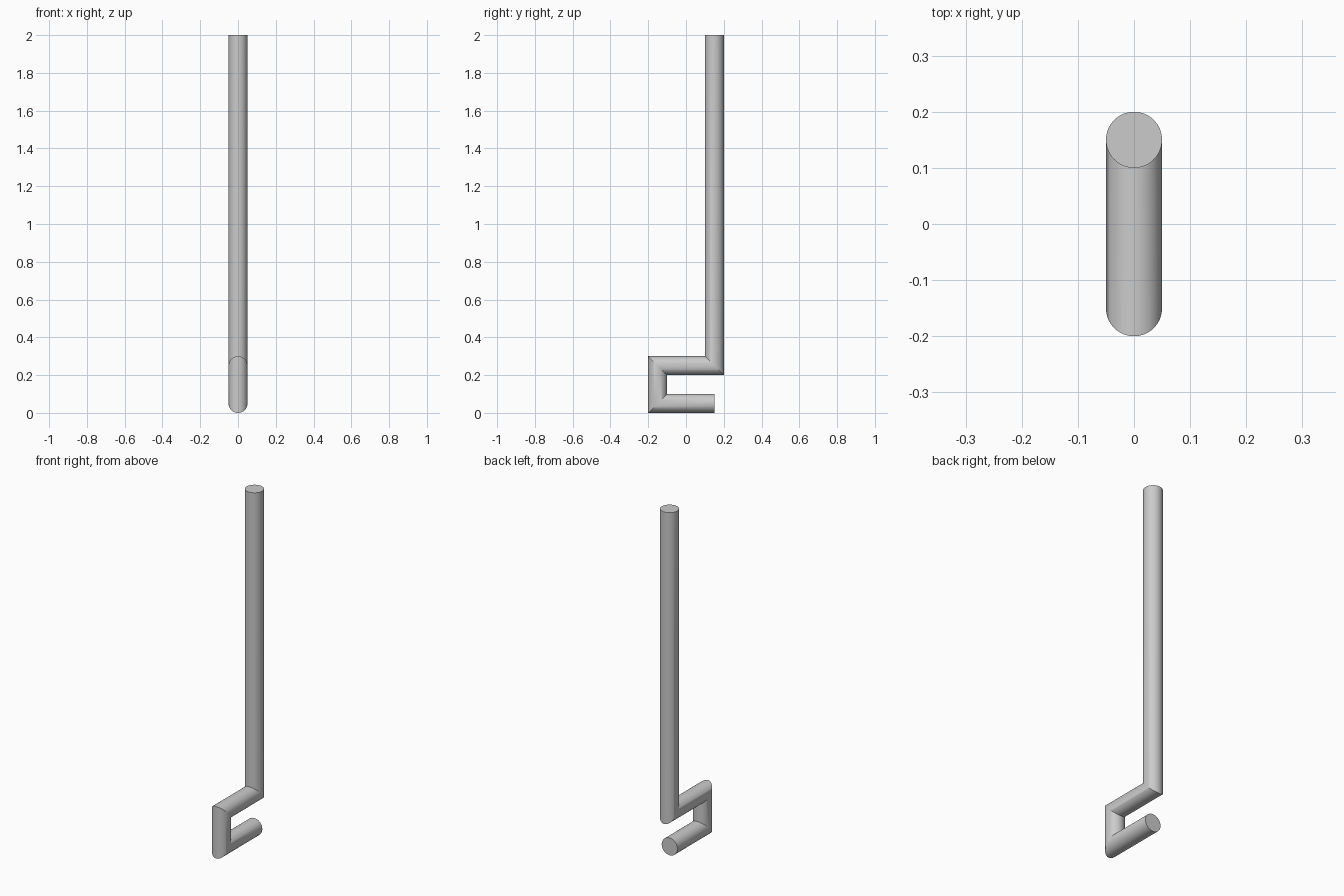
import bpy, bmesh, math
from mathutils import Vector

cube = bpy.data.objects.get("Cube")
if cube:
    bpy.data.objects.remove(cube, do_unlink=True)

RADIUS = 0.05
SIDES = 64

# One plain grey
grey = bpy.data.materials.new("light grey")
grey.use_nodes = True
colour = (0.6, 0.6, 0.6, 1.0)
grey.diffuse_color = colour
grey.node_tree.nodes["Principled BSDF"].inputs["Base Color"].default_value = colour

# Centre line of the rod, in the y-z plane
path = [Vector((0, y, z)) for y, z in
        [(0.15, 2.0), (0.15, 0.25), (-0.15, 0.25), (-0.15, 0.05), (0.15, 0.05)]]
x_axis = Vector((1, 0, 0))
normals = [x_axis.cross((b - a).normalized()) for a, b in zip(path, path[1:])]

# Sweep a circle along the path, with mitred corners
bm = bmesh.new()
rings = []
for i, point in enumerate(path):
    n1 = normals[max(i - 1, 0)]
    n2 = normals[min(i, len(normals) - 1)]
    mitre = (n1 + n2) / (1 + n1.dot(n2))
    ring = []
    for k in range(SIDES):
        a = 2 * math.pi * k / SIDES
        ring.append(bm.verts.new(point + RADIUS * (math.cos(a) * x_axis + math.sin(a) * mitre)))
    rings.append(ring)

for r1, r2 in zip(rings, rings[1:]):
    for k in range(SIDES):
        j = (k + 1) % SIDES
        bm.faces.new((r1[k], r1[j], r2[j], r2[k]))

# Flat end caps
bm.faces.new(rings[0])
bm.faces.new(rings[-1])
bmesh.ops.recalc_face_normals(bm, faces=bm.faces)

mesh = bpy.data.meshes.new("bent_rod")
bm.to_mesh(mesh)
bm.free()
mesh.materials.append(grey)
rod = bpy.data.objects.new("bent_rod", mesh)
bpy.context.collection.objects.link(rod)

# Smooth round sides, crisp mitres and caps
bpy.ops.object.select_all(action='DESELECT')
rod.select_set(True)
bpy.context.view_layer.objects.active = rod
bpy.ops.object.shade_smooth_by_angle(angle=math.radians(30))
